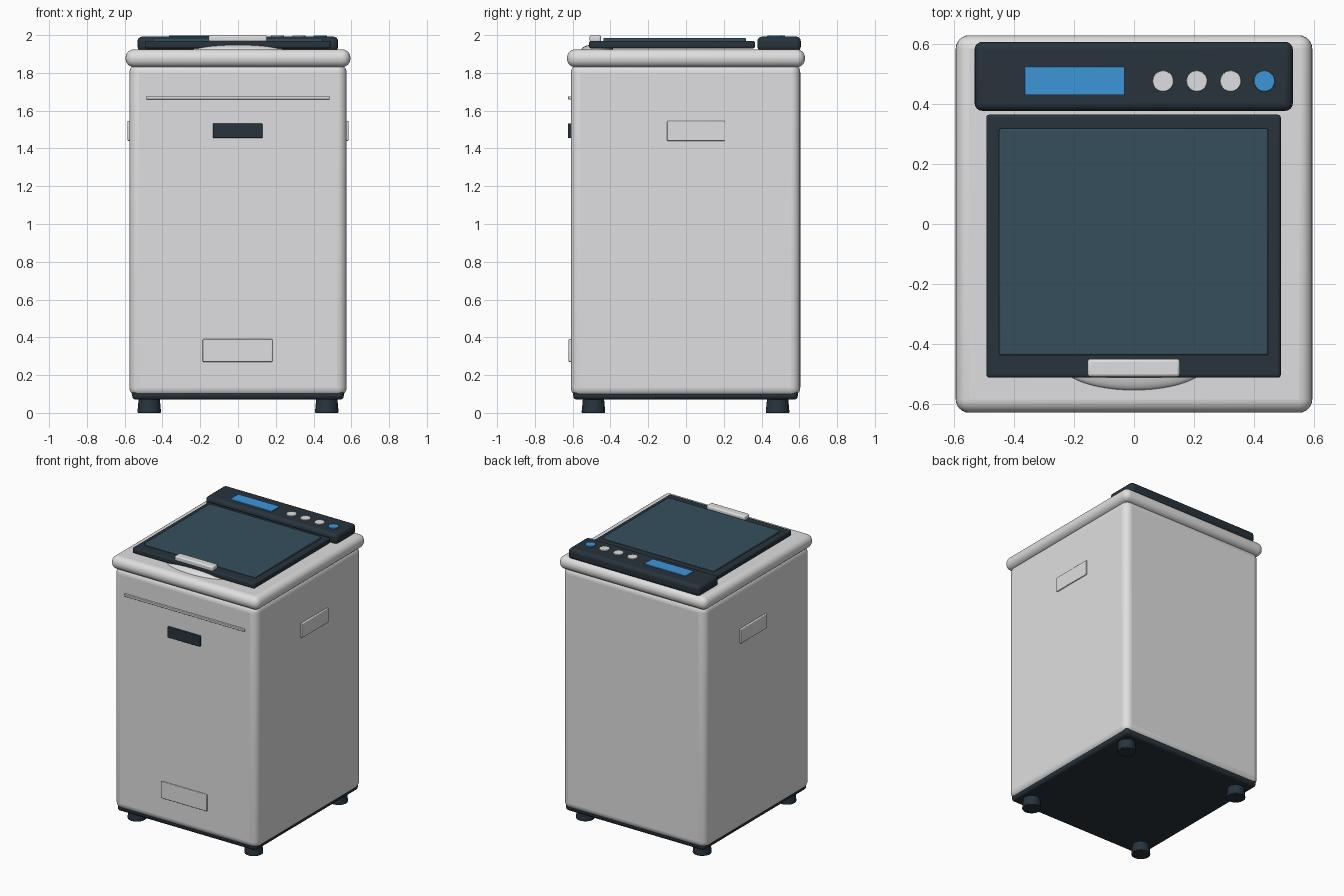
import bpy
from math import radians

cube = bpy.data.objects.get("Cube")
if cube:
    bpy.data.objects.remove(cube, do_unlink=True)


def material(name, colour):
    m = bpy.data.materials.new(name)
    m.use_nodes = True
    m.diffuse_color = (*colour, 1)
    bsdf = m.node_tree.nodes["Principled BSDF"]
    bsdf.inputs["Base Color"].default_value = (*colour, 1)
    bsdf.inputs["Roughness"].default_value = 0.5
    return m


WHITE = material("light grey enamel", (0.74, 0.74, 0.75))
DARK = material("dark plastic", (0.021, 0.033, 0.045))
GLASS = material("tinted glass", (0.035, 0.078, 0.108))
BLUE = material("display blue", (0.047, 0.3, 0.69))


def finish(name, mat, bevel=0, segments=3):
    ob = bpy.context.object
    ob.name = ob.data.name = name
    ob.data.materials.append(mat)
    bpy.ops.object.transform_apply(location=False, rotation=True, scale=True)
    bpy.ops.object.shade_smooth_by_angle(angle=radians(40))
    if bevel:
        mod = ob.modifiers.new("Rounded edges", "BEVEL")
        mod.width = bevel
        mod.segments = segments
        mod.limit_method = "ANGLE"
        # keep the smoothing after the rounding
        for other in list(ob.modifiers):
            if other != mod:
                ob.modifiers.move(ob.modifiers.find(mod.name), 0)
    return ob


def box(name, x, y, z, mat, bevel=0, segments=3):
    """Box from (min, max) pairs on each axis."""
    centre = [(a + b) / 2 for a, b in (x, y, z)]
    bpy.ops.mesh.primitive_cube_add(size=1, location=centre)
    bpy.context.object.scale = [b - a for a, b in (x, y, z)]
    return finish(name, mat, bevel, segments)


def disc(name, x, y, z, r_low, r_high, mat, bevel=0):
    bpy.ops.mesh.primitive_cone_add(vertices=32, radius1=r_low, radius2=r_high,
                                    depth=z[1] - z[0],
                                    location=(x, y, sum(z) / 2))
    return finish(name, mat, bevel, 2)


# Cabinet, plinth and top rim
box("cabinet", (-0.575, 0.575), (-0.61, 0.605), (0.085, 1.85), WHITE, 0.05, 6)
box("plinth", (-0.56, 0.56), (-0.597, 0.592), (0.07, 0.13), DARK, 0.02)
box("top_rim", (-0.595, 0.595), (-0.63, 0.63), (1.83, 1.925), WHITE, 0.045, 6)

# Feet
for side, x in (("right", -0.47), ("left", 0.47)):
    for end, y in (("front", -0.49), ("back", 0.485)):
        disc(f"foot_{end}_{side}", x, y, (0, 0.075), 0.063, 0.056, DARK, 0.004)

# Front trim
box("front_trim_strip", (-0.485, 0.485), (-0.624, -0.6), (1.659, 1.676), WHITE, 0.004)
box("front_badge", (-0.133, 0.13), (-0.626, -0.6), (1.455, 1.532), DARK, 0.005)
box("service_panel", (-0.187, 0.183), (-0.622, -0.6), (0.27, 0.39), WHITE, 0.005)

# Carrying grips on both sides
for side, s in (("right", -1), ("left", 1)):
    box(f"side_grip_{side}", sorted((s * 0.565, s * 0.586)), (-0.1, 0.205),
        (1.44, 1.545), WHITE, 0.005)

# Lid, window, handle and finger lip
box("lid_frame", (-0.493, 0.49), (-0.513, 0.365), (1.93, 1.97), DARK, 0.01)
box("lid_window", (-0.45, 0.448), (-0.438, 0.318), (1.96, 1.985), GLASS, 0.006)
box("lid_handle", (-0.155, 0.153), (-0.51, -0.45), (1.962, 2.0), WHITE, 0.01)
bpy.ops.mesh.primitive_uv_sphere_add(segments=48, ring_count=24, radius=1,
                                     location=(0, -0.47, 1.922))
bpy.context.object.scale = (0.24, 0.085, 0.03)
finish("finger_lip", WHITE)

# Control panel
box("control_panel", (-0.532, 0.53), (0.378, 0.608), (1.915, 1.992), DARK, 0.025, 4)
box("display", (-0.365, -0.031), (0.43, 0.525), (1.985, 1.998), BLUE, 0.002, 2)
for i in range(4):
    disc(f"button_{i + 1}", 0.097 + i * 0.1127, 0.477, (1.98, 1.998),
         0.035, 0.035, BLUE if i == 3 else WHITE, 0.002)
